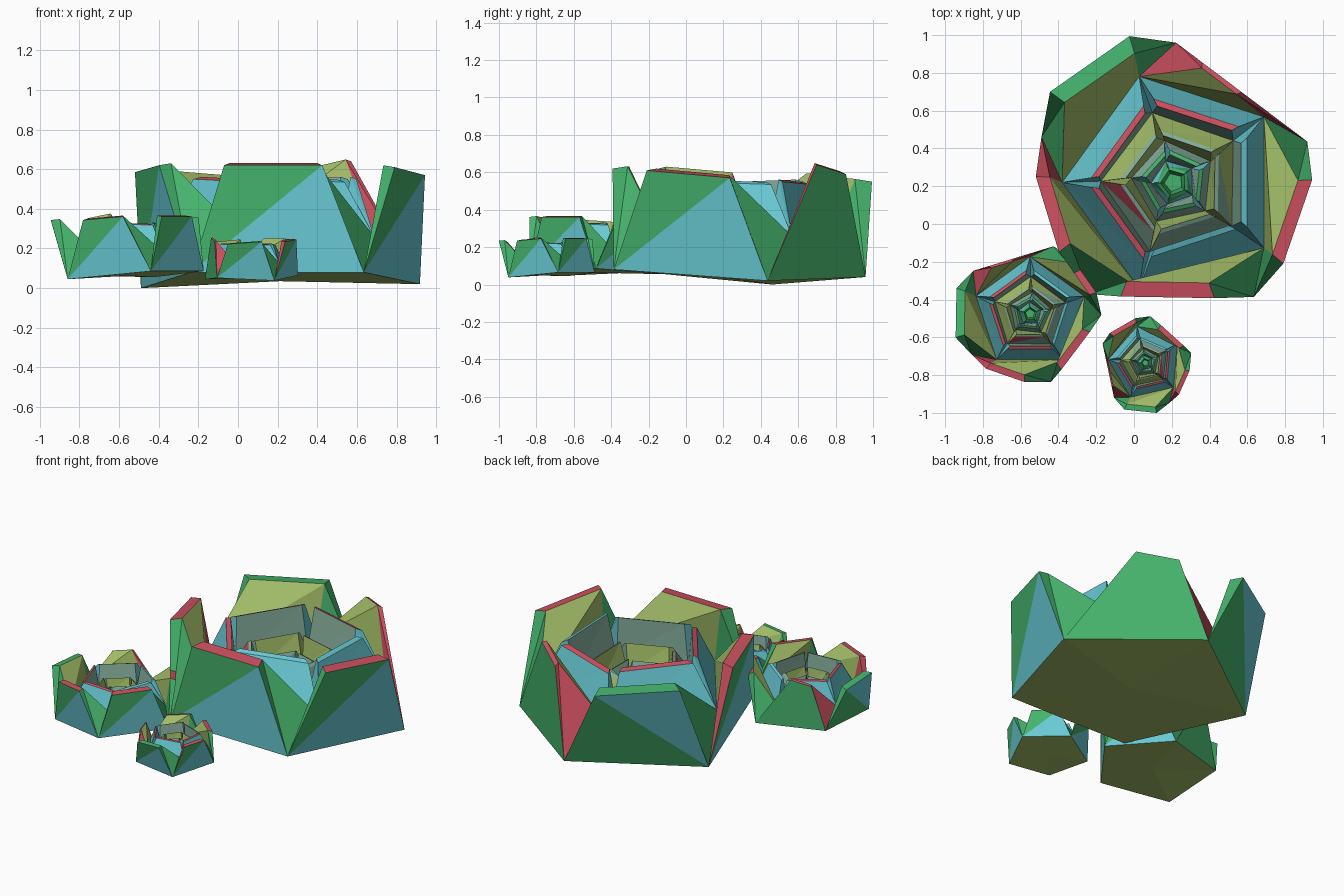
import bpy, bmesh, math
from mathutils import Vector

if "Cube" in bpy.data.objects:
    bpy.data.objects.remove(bpy.data.objects["Cube"])


def mat(name, col):
    m = bpy.data.materials.new(name)
    m.diffuse_color = (*col, 1)
    m.use_nodes = True
    m.node_tree.nodes["Principled BSDF"].inputs["Base Color"].default_value = m.diffuse_color
    return m


MATS = [mat("leaf_green", (.06, .45, .15)), mat("sky_teal", (.14, .59, .66)),
        mat("rose_red", (.60, .08, .115)), mat("olive", (.37, .52, .14)),
        mat("grey_green", (.24, .43, .34))]
GREEN, TEAL, RED, OLIVE, GREY = range(5)

# outer ring leaves: start and end of tip along the base edge, outward lean, tip heights, thickness
OUTER = [(.50, .80, .00, .64, .59, .025), (.21, .80, .17, .55, .585, .09),
         (.22, .70, .09, .585, .62, .07), (.19, .76, .01, .62, .62, .08),
         (.25, .79, .09, .61, .57, .07)]
BASE_Z = [.02, .04, 0, .08, .08]


def corner(angle, r, k, z):
    a = math.radians(angle + 72 * k)
    return Vector((r * math.cos(a), r * math.sin(a), z))


def face(bm, pts, m):
    f = bm.faces.new([bm.verts.new(p) for p in pts])
    f.material_index = m


def ring(bm, angle, r, base_z, leaves, in_angle, in_r, in_z,
         uppers, lowers, inner, rims, sides, flip=-1):
    """Five thick leaves on a pentagon, sloping in to the next pentagon."""
    for k in range(5):
        t0, t1, lean, z0, z1, thick = leaves[k]
        b0 = corner(angle, r, k, base_z[k])
        b1 = corner(angle, r, k + 1, base_z[(k + 1) % 5])
        e0 = corner(in_angle, in_r, k, in_z)
        e1 = corner(in_angle, in_r, k + 1, in_z)
        mid = math.radians(angle + 72 * k + 36)
        out = Vector((math.cos(mid), math.sin(mid), 0))
        a0 = b0.lerp(b1, t0) + out * lean
        a1 = b0.lerp(b1, t1) + out * lean
        a0.z, a1.z = z0, z1
        rise = Vector((0, 0, .012))
        c0 = a0.lerp(a1, .06) - out * thick + rise
        c1 = a0.lerp(a1, .94) - out * thick + rise
        # outer face is split on a diagonal into two colours
        if k == flip:
            face(bm, (b0, b1, a0), uppers[k])
            face(bm, (b1, a1, a0), lowers[k])
        else:
            face(bm, (b0, a1, a0), uppers[k])
            face(bm, (b0, b1, a1), lowers[k])
        face(bm, (a0, a1, c1, c0), rims[k])
        face(bm, (c0, c1, e1), inner)
        face(bm, (c0, e1, e0), inner)
        for q in ((b0, a0, c0), (b0, c0, e0)):
            face(bm, q, sides[k][0])
        for q in ((b1, c1, a1), (b1, e1, c1)):
            face(bm, q, sides[k][1])


def rosette(name, loc, scale, turn, flip):
    bm = bmesh.new()
    # underside
    pts = [corner(17, .74, k, BASE_Z[k]) for k in range(5)]
    for k in range(5):
        face(bm, (pts[(k + 1) % 5], pts[k], Vector((0, 0, .035))), OLIVE)
    # outer leaves
    ring(bm, 17, .74, BASE_Z, OUTER, 36, .59, .26,
         [GREEN] * 5, [GREEN, TEAL, TEAL, TEAL, TEAL], OLIVE, [RED, GREEN, RED, RED, RED],
         [(RED, RED), (GREEN, GREEN), (RED, GREEN), (GREEN, GREEN), (GREEN, GREEN)], flip)

    # inner rings, each starting where the last one ends
    def inner_ring(ang, r, zb, zt, leans, thick, ang2, r2, zb2, up, low, inner, rims, side):
        leaves = [(.16, .84, ln, zt, zt - .015, thick) for ln in leans]
        ring(bm, ang, r, [zb] * 5, leaves, ang2, r2, zb2, up, low, inner, rims, [side] * 5)

    inner_ring(36, .59, .26, .55, (-.09, -.11, -.11, -.14, -.09), .03, 35, .385, .28,
               [TEAL] * 5, [TEAL] * 5, GREY, [RED, RED, RED, TEAL, TEAL], (TEAL, TEAL))
    inner_ring(35, .385, .28, .43, [-.075] * 5, .02, 30, .225, .25,
               [OLIVE, OLIVE, RED, GREY, GREY], [OLIVE, OLIVE, GREY, GREY, OLIVE],
               OLIVE, [GREY] * 5, (OLIVE, GREY))
    inner_ring(30, .225, .25, .36, [-.035] * 5, .02, 38, .12, .22, [GREY] * 5, [GREY] * 5,
               GREY, [GREEN] * 5, (GREY, TEAL))
    inner_ring(38, .12, .22, .3, [-.025] * 5, .015, 40, .05, .2, [GREEN] * 5, [TEAL] * 5,
               GREEN, [GREEN] * 5, (GREEN, TEAL))
    # closed heart
    face(bm, [corner(40, .05, k, .2) for k in range(5)], GREEN)
    bmesh.ops.remove_doubles(bm, verts=bm.verts, dist=1e-4)
    bmesh.ops.recalc_face_normals(bm, faces=bm.faces)
    me = bpy.data.meshes.new(name)
    bm.to_mesh(me)
    bm.free()
    for m in MATS:
        me.materials.append(m)
    ob = bpy.data.objects.new(name, me)
    bpy.context.collection.objects.link(ob)
    ob.location, ob.scale = loc, (scale,) * 3
    ob.rotation_euler.z = math.radians(turn)


rosette("large_rosette", (.21, .22, 0), 1, 0, 1)
rosette("medium_rosette", (-.55, -.475, .045), .51, 54, 1)
rosette("small_rosette", (.06, -.735, .038), .335, 139, -1)
